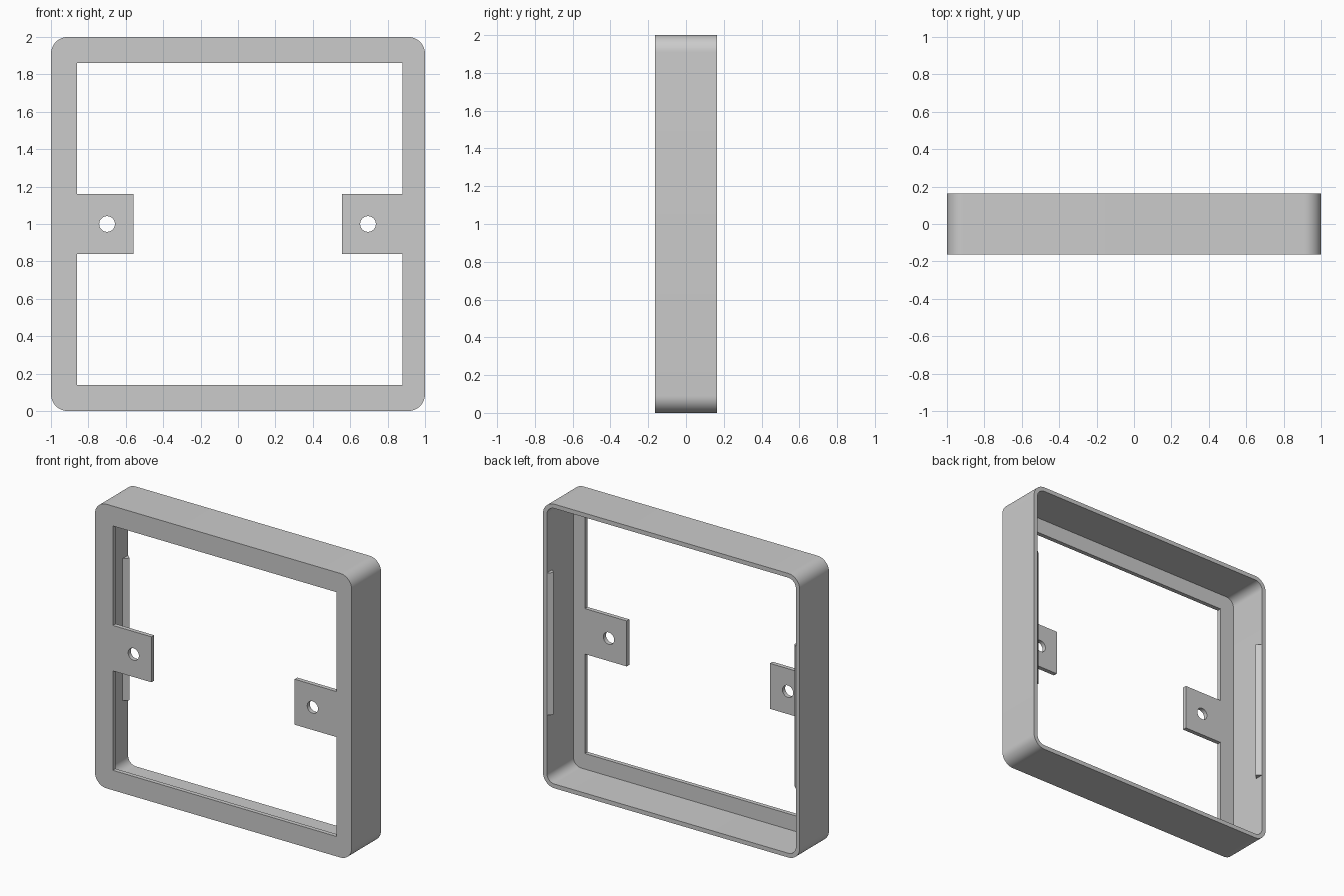
import bpy
import bmesh
from math import sin, cos, pi
from mathutils import Vector

cube = bpy.data.objects.get("Cube")
if cube:
    bpy.data.objects.remove(cube, do_unlink=True)

FRONT, BACK = -0.163, 0.163
WALL = 0.03

grey = bpy.data.materials.new("light_grey")
grey.use_nodes = True
grey.diffuse_color = (0.6, 0.6, 0.6, 1)
grey.node_tree.nodes["Principled BSDF"].inputs["Base Color"].default_value = (0.6, 0.6, 0.6, 1)


def prism(name, points, sweep):
    """Solid made by sweeping a closed outline along a vector."""
    bm = bmesh.new()
    face = bm.faces.new([bm.verts.new(p) for p in points])
    swept = bmesh.ops.extrude_face_region(bm, geom=[face], use_keep_orig=True)
    moved = [v for v in swept["geom"] if isinstance(v, bmesh.types.BMVert)]
    bmesh.ops.translate(bm, verts=moved, vec=Vector(sweep))
    bmesh.ops.recalc_face_normals(bm, faces=bm.faces)
    mesh = bpy.data.meshes.new(name)
    bm.to_mesh(mesh)
    bm.free()
    mesh.materials.append(grey)
    obj = bpy.data.objects.new(name, mesh)
    bpy.context.collection.objects.link(obj)
    return obj


def rounded_square(half, radius, y, steps=12):
    points = []
    for corner, (sx, sz) in enumerate([(1, 1), (-1, 1), (-1, -1), (1, -1)]):
        for i in range(steps + 1):
            a = (corner + i / steps) * pi / 2
            points.append((sx * (half - radius) + radius * cos(a), y,
                           1 + sz * (half - radius) + radius * sin(a)))
    return points


def cut(target, cutter):
    cutter.hide_render = True
    mod = target.modifiers.new("cut", "BOOLEAN")
    mod.operation = "DIFFERENCE"
    mod.solver = "EXACT"
    mod.object = cutter
    bpy.context.view_layer.objects.active = target
    bpy.ops.object.modifier_apply(modifier=mod.name)
    bpy.data.objects.remove(cutter, do_unlink=True)


# Outer shell, hollowed from the back
frame = prism("frame", rounded_square(1, 0.09, FRONT), (0, BACK - FRONT, 0))
cut(frame, prism("pocket", rounded_square(1 - WALL, 0.06, FRONT + WALL), (0, 0.5, 0)))

# Front opening that leaves two mounting tabs
left, right, low, high = -0.86, 0.88, 0.14, 1.86
tab_left, tab_right, tab_low, tab_high = -0.56, 0.555, 0.84, 1.16
outline = [(left, low), (right, low), (right, tab_low), (tab_right, tab_low),
           (tab_right, tab_high), (right, tab_high), (right, high), (left, high),
           (left, tab_high), (tab_left, tab_high), (tab_left, tab_low), (left, tab_low)]
cut(frame, prism("opening", [(x, -0.3, z) for x, z in outline], (0, 0.3, 0)))

# Screw holes in the tabs
for x in (-0.7, 0.695):
    ring = [(x + 0.042 * cos(i * pi / 16), -0.3, 1 + 0.042 * sin(i * pi / 16))
            for i in range(32)]
    cut(frame, prism("screw_hole", ring, (0, 0.3, 0)))

bpy.ops.object.select_all(action="DESELECT")
frame.select_set(True)
bpy.context.view_layer.objects.active = frame
bpy.ops.object.shade_smooth_by_angle(angle=pi / 6)

# Snap ridges inside the side walls, along the back edge
for side, name in ((-1, "right_snap_ridge"), (1, "left_snap_ridge")):
    inner = 1 - WALL
    section = [(inner, BACK), (inner - 0.033, BACK - 0.03), (inner, BACK - 0.06)]
    prism(name, [(side * x, y, 0.5) for x, y in section], (0, 0, 1))
